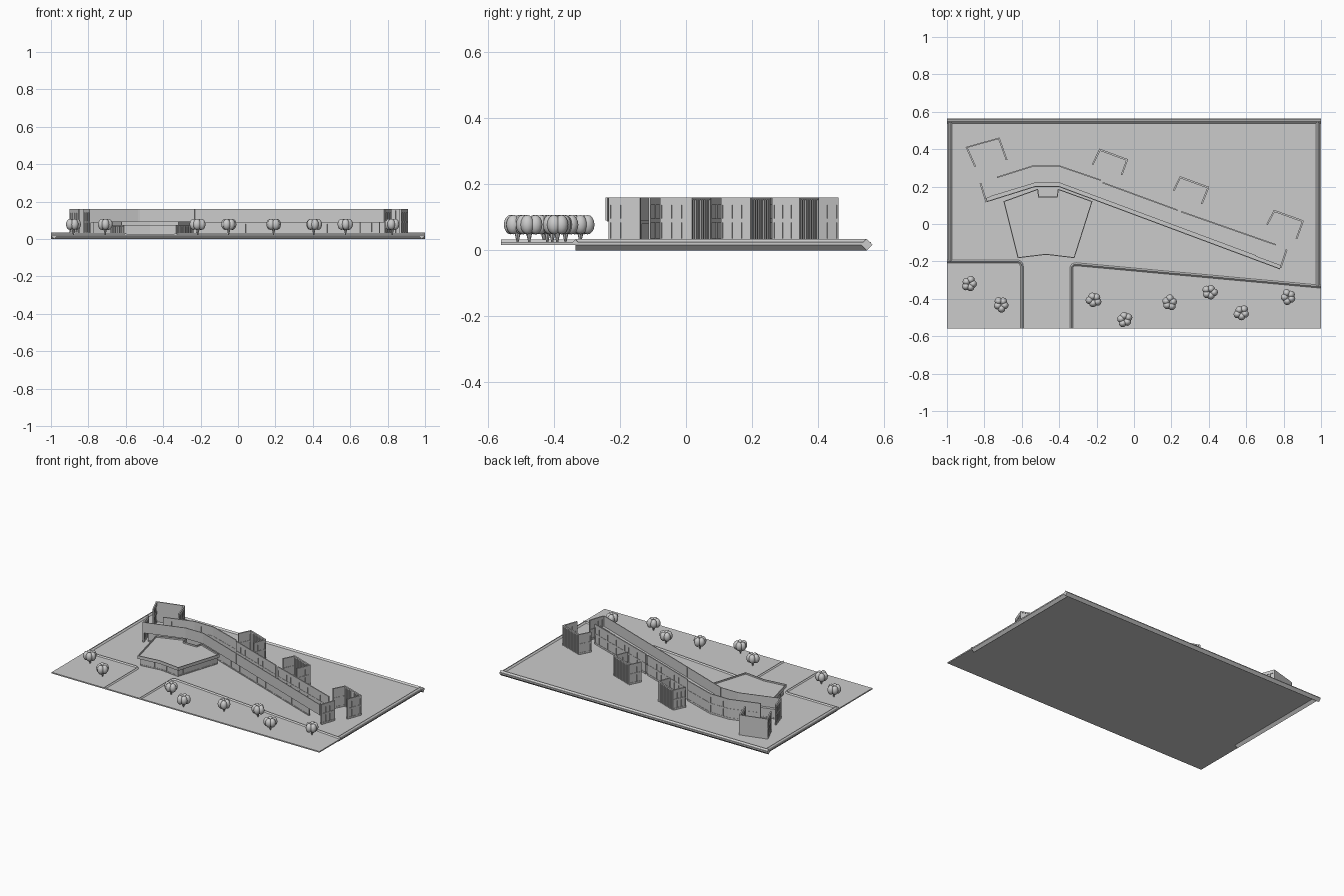
import bpy
import bmesh
import math
from mathutils import Vector, Matrix

if "Cube" in bpy.data.objects:
    bpy.data.objects.remove(bpy.data.objects["Cube"], do_unlink=True)

GROUND, FLOOR, ROOF = 0.025, 0.09, 0.16

concrete = bpy.data.materials.new("pale_grey")
concrete.use_nodes = True
grey = (0.6, 0.6, 0.6, 1)
concrete.diffuse_color = grey
concrete.node_tree.nodes["Principled BSDF"].inputs["Base Color"].default_value = grey


def finish(name, bm, smooth=False):
    """Turn a bmesh into a named object."""
    bmesh.ops.recalc_face_normals(bm, faces=bm.faces)
    mesh = bpy.data.meshes.new(name)
    bm.to_mesh(mesh)
    bm.free()
    mesh.materials.append(concrete)
    for poly in mesh.polygons:
        poly.use_smooth = smooth
    obj = bpy.data.objects.new(name, mesh)
    bpy.context.collection.objects.link(obj)
    return obj


def sweep(bm, points, profile, closed=False):
    """Carry a (side, height) profile along a flat path with mitred corners."""
    pts = [Vector(p) for p in points]
    count = len(pts)
    rings = []
    for i, p in enumerate(pts):
        before = pts[i - 1] if closed or i else None
        after = pts[(i + 1) % count] if closed or i < count - 1 else None
        dirs = []
        if before is not None:
            dirs.append((p - before).normalized())
        if after is not None:
            dirs.append((after - p).normalized())
        normals = [Vector((-d.y, d.x)) for d in dirs]
        a, b = normals[0], normals[-1]
        mitre = (a + b) / max(1 + a.dot(b), 0.3)
        rings.append([bm.verts.new((*(p + mitre * s), z)) for s, z in profile])
    n = len(profile)
    for i in range(count if closed else count - 1):
        r, q = rings[i], rings[(i + 1) % count]
        for k in range(n):
            j = (k + 1) % n
            bm.faces.new((r[k], r[j], q[j], q[k]))
    if not closed:
        bm.faces.new(rings[0])
        bm.faces.new(rings[-1])


def rect(thick, low, high, shift=0):
    h = thick / 2
    return [(shift - h, low), (shift + h, low), (shift + h, high), (shift - h, high)]


def diamond(radius, z):
    return [(-radius, z), (0, z - radius), (radius, z), (0, z + radius)]


def posts(bm, path, bay, width, thick, low, high):
    """Upright posts at even spacing along each leg of a path."""
    for start, end in zip(path, path[1:]):
        a, b = Vector(start), Vector(end)
        step = (b - a).normalized() * width / 2
        n = max(1, round((b - a).length / bay))
        for i in range(n + 1):
            c = a.lerp(b, i / n)
            sweep(bm, [c - step, c + step], rect(thick, low, high))


def window_wall(name, path, bay, low, high, bands, thick=0.009):
    """Thin panes held by posts and horizontal bands."""
    bm = bmesh.new()
    sweep(bm, path, rect(0.003, low, high))
    for z0, z1 in bands:
        sweep(bm, path, rect(thick, z0, z1))
    posts(bm, path, bay, 0.006, thick, low, high)
    return finish(name, bm)


def solid(name, outline, low, high):
    bm = bmesh.new()
    face = bm.faces.new([bm.verts.new((x, y, low)) for x, y in outline])
    up = bmesh.ops.extrude_face_region(bm, geom=[face])
    verts = [v for v in up["geom"] if isinstance(v, bmesh.types.BMVert)]
    bmesh.ops.translate(bm, vec=(0, 0, high - low), verts=verts)
    return finish(name, bm)


def beam(name, path, radius, z):
    bm = bmesh.new()
    sweep(bm, path, diamond(radius, z))
    return finish(name, bm)


# Site slab, boundary beams and driveway kerbs
solid("site_slab", [(-1, -0.56), (1, -0.56), (1, 0.56), (-1, 0.56)], 0.017, GROUND)
R = 0.0175
beam("back_boundary", [(-1, 0.547), (1, 0.547)], R, R)
beam("west_boundary", [(-1 + R, -0.2), (-1 + R, 0.547)], R, R)
beam("east_boundary", [(1 - R, -0.335), (1 - R, 0.547)], R, R)


def rounded(corner, radius, start, end):
    """Short arc of points for a kerb corner."""
    cx, cy = corner
    return [(cx + radius * math.cos(math.radians(start + (end - start) * i / 4)),
             cy + radius * math.sin(math.radians(start + (end - start) * i / 4)))
            for i in range(5)]


beam("west_kerb", [(-1, -0.2)] + rounded((-0.625, -0.225), 0.025, 90, 0)
     + [(-0.6, -0.56)], 0.008, GROUND)
beam("east_kerb", [(-0.335, -0.56)] + rounded((-0.312, -0.238), 0.023, 180, 85)
     + [(1, -0.335)], 0.008, GROUND)

# Front facade: overhanging upper storey above a set-back ground floor
upper = [(-0.785, 0.12), (-0.53, 0.2), (-0.4, 0.2), (0.78, -0.24)]
lower = [(-0.77, 0.145), (-0.53, 0.218), (-0.397, 0.218), (0.65, -0.17)]
bm = bmesh.new()
sweep(bm, upper, rect(0.005, FLOOR, ROOF))
sweep(bm, upper, rect(0.02, FLOOR - 0.003, FLOOR, 0.01))
posts(bm, upper, 0.18, 0.003, 0.007, FLOOR, ROOF)
finish("front_upper_wall", bm)
window_wall("front_lower_wall", lower, 0.09, GROUND, FLOOR,
            [(GROUND, 0.032), (0.08, FLOOR)], 0.007)

# Rear facade in three runs, and both end walls
storeys = [(GROUND, 0.036), (0.085, 0.097), (0.138, ROOF)]
rear_runs = [
    [(-0.73, 0.25), (-0.54, 0.31), (-0.4, 0.31), (-0.18, 0.235)],
    [(-0.165, 0.22), (0.23, 0.075)],
    [(0.255, 0.065), (0.755, -0.11)],
]
for i, run in enumerate(rear_runs):
    window_wall(f"rear_wall_{i + 1}", run, 0.045, GROUND, ROOF, storeys, 0.007)
window_wall("west_end_wall", [(-0.82, 0.215), (-0.79, 0.12)], 0.033, GROUND, ROOF, storeys)
window_wall("east_end_wall", [(0.785, -0.23), (0.815, -0.14)], 0.03, GROUND, ROOF, storeys)

# Rear stair towers: glazed sides and a finned back, all open to the sky
towers = [
    [(-0.22, 0.32), (-0.183, 0.397), (-0.037, 0.343), (-0.065, 0.265)],
    [(0.213, 0.18), (0.247, 0.25), (0.397, 0.195), (0.363, 0.11)],
    [(0.713, 0.0), (0.75, 0.07), (0.903, 0.015), (0.87, -0.075)],
]
for i, (a, b, c, d) in enumerate(towers):
    window_wall(f"tower_{i + 1}_west_side", [a, b], 0.028, GROUND, ROOF, storeys)
    window_wall(f"tower_{i + 1}_east_side", [c, d], 0.028, GROUND, ROOF, storeys)
    window_wall(f"tower_{i + 1}_finned_back", [b, c], 0.016, GROUND, ROOF,
                [(0.152, ROOF)], 0.01)

# Corner block with a plain back wall
a, b, c, d = (-0.85, 0.31), (-0.895, 0.41), (-0.722, 0.458), (-0.682, 0.345)
window_wall("corner_block_west_side", [a, b], 0.028, GROUND, ROOF, storeys)
window_wall("corner_block_east_side", [c, d], 0.028, GROUND, ROOF, storeys)
bm = bmesh.new()
sweep(bm, [b, c], rect(0.007, GROUND, ROOF))
finish("corner_block_back", bm)

# Fan-shaped entrance hall with parapet roof
fan = [(-0.695, 0.12), (-0.62, -0.18), (-0.47, -0.162), (-0.32, -0.18), (-0.225, 0.12),
       (-0.405, 0.185), (-0.41, 0.145), (-0.51, 0.145), (-0.515, 0.185)]
solid("entrance_roof", fan, 0.077, 0.084)
bm = bmesh.new()
sweep(bm, fan, rect(0.005, 0.073, 0.094), closed=True)
finish("entrance_parapet", bm)
hall = [(-0.678, 0.118), (-0.607, -0.165), (-0.47, -0.148), (-0.333, -0.165), (-0.242, 0.118)]
window_wall("entrance_walls", hall, 0.045, GROUND, 0.077, [(GROUND, 0.032), (0.066, 0.077)], 0.007)

# Trees: clustered crowns on tapering trunks
spots = [(-0.88, -0.32), (-0.71, -0.43), (-0.215, -0.405), (-0.05, -0.51),
         (0.19, -0.42), (0.405, -0.365), (0.575, -0.475), (0.825, -0.39)]
for i, (x, y) in enumerate(spots):
    bm = bmesh.new()
    for k in range(5):
        ang = math.tau * k / 5 + i
        reach = 0.023 if k % 2 else 0.019
        place = (Matrix.Translation((x + reach * math.cos(ang), y + reach * math.sin(ang), 0.078))
                 @ Matrix.Diagonal((1, 1, 1.4, 1)))
        bmesh.ops.create_uvsphere(bm, u_segments=12, v_segments=8, radius=0.021, matrix=place)
    finish(f"tree_crown_{i + 1}", bm, smooth=True)
    bm = bmesh.new()
    bmesh.ops.create_cone(bm, cap_ends=True, segments=8, radius1=0.003, radius2=0.012,
                          depth=0.04, matrix=Matrix.Translation((x, y, GROUND + 0.02)))
    finish(f"tree_trunk_{i + 1}", bm)
